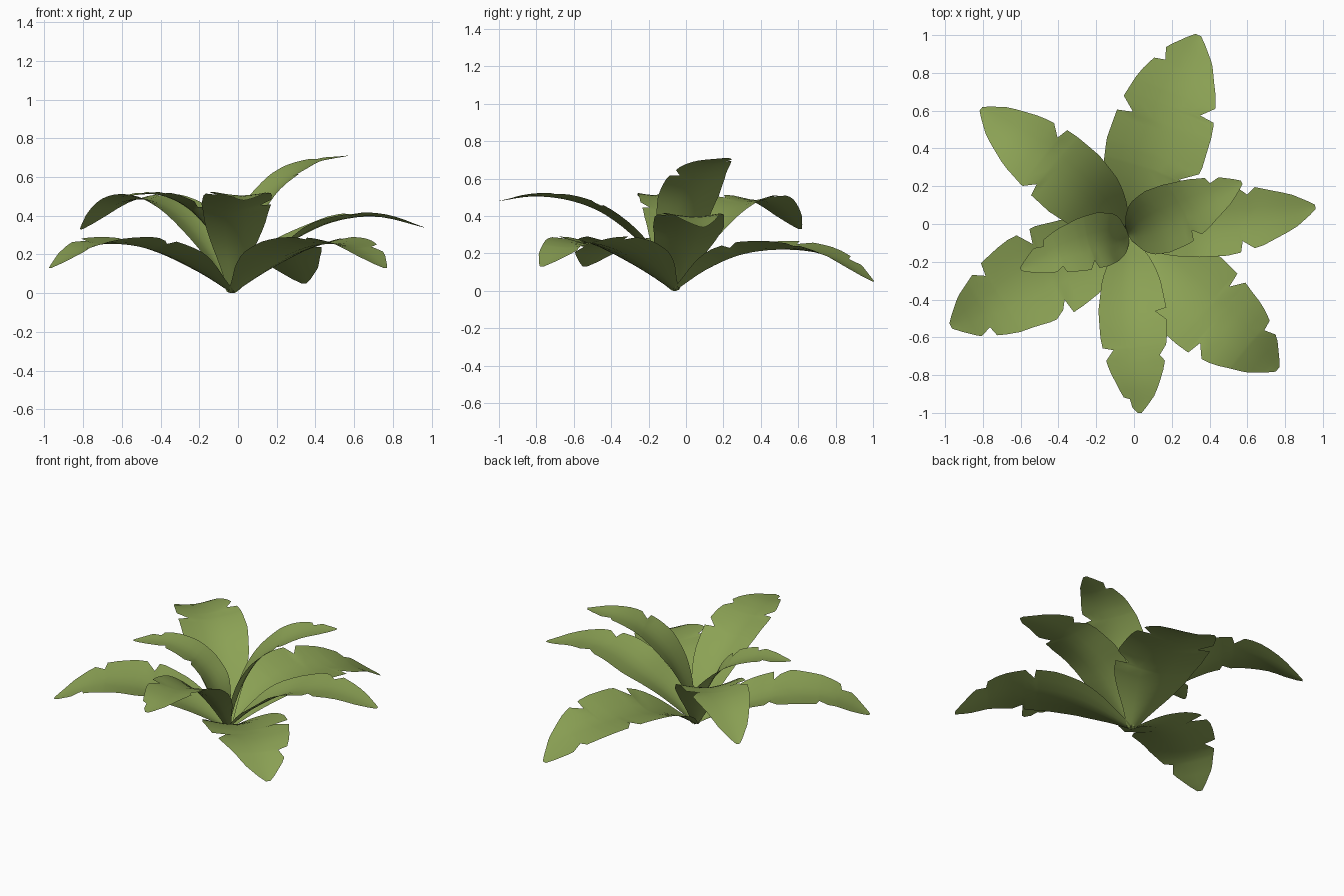
import bpy
from mathutils import Vector

if "Cube" in bpy.data.objects:
    bpy.data.objects.remove(bpy.data.objects["Cube"])

green = bpy.data.materials.new("leaf green")
green.diffuse_color = (0.26, 0.36, 0.09, 1)
green.use_nodes = True
green.node_tree.nodes["Principled BSDF"].inputs["Base Color"].default_value = green.diffuse_color

BASE = (-0.03, -0.06, 0.0)
# half-width of a leaf along its length, as a share of the widest point
PROFILE = [(0, .10), (.1, .35), (.2, .64), (.3, .86), (.45, 1), (.6, .98),
           (.75, .82), (.9, .48), (.97, .2), (1, .06)]
COLUMNS = (-1, -.66, -.33, 0, .33, .66, 1)


def lerp_table(table, t):
    for (a, va), (b, vb) in zip(table, table[1:]):
        if t <= b:
            return va + (vb - va) * (t - a) / (b - a)
    return table[-1][1]


def spine_at(pts, t):
    """Smooth curve through the midrib points."""
    n = len(pts) - 1
    i = min(int(t * n), n - 1)
    f = t * n - i
    p1, p2 = pts[i], pts[i + 1]
    p0 = pts[i - 1] if i else 2 * p1 - p2
    p3 = pts[i + 2] if i + 2 <= n else 2 * p2 - p1
    return 0.5 * (2 * p1 + (p2 - p0) * f + (2 * p0 - 5 * p1 + 4 * p2 - p3) * f ** 2
                  + (3 * p1 - p0 - 3 * p2 + p3) * f ** 3)


def edge_width(t, notches):
    """Outline with torn notches that open towards the tip."""
    w = lerp_table(PROFILE, t)
    for c in notches:
        if c - .012 < t <= c:
            w *= 1 - .32 * (t - c + .012) / .012
        elif c < t < c + .05:
            w *= 1 - .32 * (1 - (t - c) / .05)
    return w


def make_leaf(name, half_width, points, left, right, fold=.3):
    pts = [Vector(BASE)] + [Vector(p) for p in points]
    stations = {i / 22 for i in range(23)} | {.97}
    for c in left + right:
        stations = {s for s in stations if not c - .02 < s < c + .055}
        stations |= {c - .012, c, c + .05}
    stations = sorted(s for s in stations if s <= 1)
    verts, faces, n = [], [], len(COLUMNS)
    for t in stations:
        p = spine_at(pts, t)
        tan = spine_at(pts, min(1, t + .02)) - spine_at(pts, max(0, t - .02))
        side = Vector((-tan.y, tan.x, 0)).normalized()
        up = tan.cross(side).normalized()
        k = fold * (1 - .75 * t)
        for u in COLUMNS:
            w = half_width * abs(u) * edge_width(t, left if u > 0 else right)
            v = p + side * (w if u > 0 else -w) + up * (k * w * abs(u) ** .5)
            v.z = max(v.z, 0)
            verts.append(v)
    for r in range(len(stations) - 1):
        for c in range(n - 1):
            a = r * n + c
            faces.append((a, a + n, a + n + 1, a + 1))
    mesh = bpy.data.meshes.new(name)
    mesh.from_pydata(verts, [], faces)
    mesh.flip_normals()
    mesh.materials.append(green)
    mesh.shade_smooth()
    bpy.context.collection.objects.link(bpy.data.objects.new(name, mesh))


# low, broad leaves
make_leaf("back_leaf", .265,
          [(.02, .12, .12), (.09, .32, .20), (.17, .56, .22), (.25, .78, .18), (.34, 1.0, .05)],
          [.58, .84], [.38, .66])
make_leaf("left_front_leaf", .25,
          [(-.20, -.13, .11), (-.38, -.22, .20), (-.57, -.31, .25), (-.77, -.43, .24), (-.97, -.54, .13)],
          [.47, .84], [.50, .74])
make_leaf("right_front_leaf", .25,
          [(.11, -.19, .11), (.26, -.33, .20), (.42, -.48, .25), (.59, -.62, .24), (.76, -.77, .13)],
          [.57, .83], [.64])
# middle leaves
make_leaf("front_leaf", .18,
          [(-.02, -.22, .23), (-.01, -.42, .40), (0, -.61, .48), (.02, -.81, .505), (.03, -1.0, .48)],
          [.46, .68], [.65, .92])
make_leaf("back_left_leaf", .20,
          [(-.15, .06, .23), (-.29, .19, .40), (-.45, .33, .48), (-.63, .47, .46), (-.81, .61, .33)],
          [.58], [.64])
make_leaf("right_leaf", .19,
          [(.12, -.03, .15), (.30, .01, .28), (.50, .02, .37), (.72, .05, .395), (.96, .09, .34)],
          [.70], [.66])
# short, upright leaves
make_leaf("upper_right_leaf", .175,
          [(.03, -.03, .24), (.12, .01, .44), (.24, .06, .58), (.38, .13, .67), (.57, .22, .71)],
          [.86], [.64])
make_leaf("upper_left_leaf", .145,
          [(-.08, -.07, .19), (-.16, -.08, .34), (-.27, -.11, .45), (-.42, -.16, .51), (-.60, -.24, .50)],
          [.56, .78], [.84])
